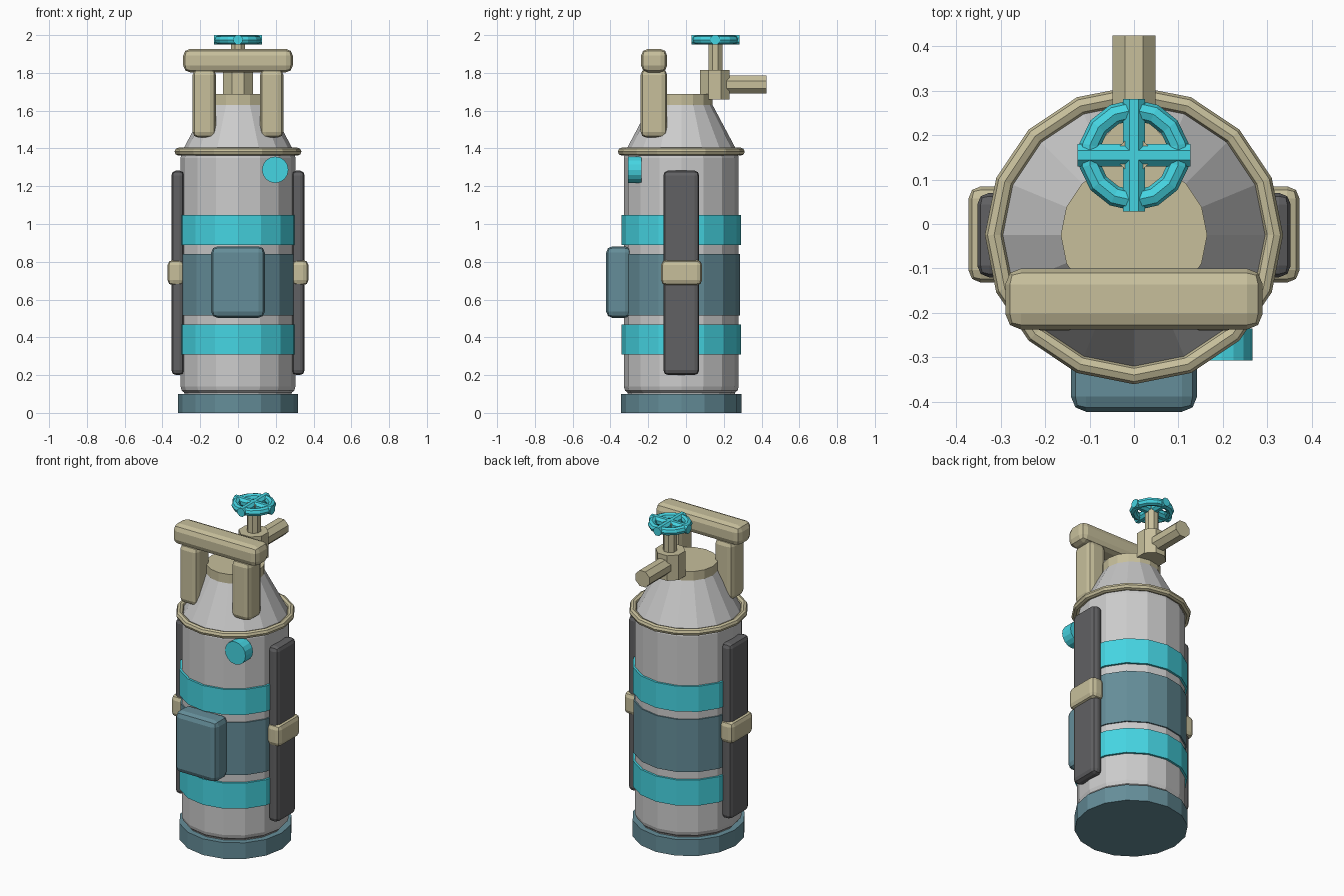
import bpy, bmesh, math
from mathutils import Matrix, Vector

if "Cube" in bpy.data.objects:
    bpy.data.objects.remove(bpy.data.objects["Cube"])

CY = -0.025  # tank axis offset in y


def mat(name, c):
    m = bpy.data.materials.new(name)
    m.diffuse_color = (*c, 1)
    m.use_nodes = True
    m.node_tree.nodes["Principled BSDF"].inputs["Base Color"].default_value = m.diffuse_color
    return m


STEEL = mat("steel", (0.78, 0.78, 0.79))
TEAL = mat("teal", (0.13, 0.27, 0.32))
CYAN = mat("cyan", (0.06, 0.66, 0.76))
BRASS = mat("brass", (0.57, 0.52, 0.33))
RUBBER = mat("rubber", (0.12, 0.12, 0.125))


def finish(name, bm, material):
    bmesh.ops.recalc_face_normals(bm, faces=bm.faces)
    me = bpy.data.meshes.new(name)
    bm.to_mesh(me)
    bm.free()
    me.materials.append(material)
    ob = bpy.data.objects.new(name, me)
    bpy.context.collection.objects.link(ob)
    return ob


def box(name, lo, hi, bevel, material, segments=2):
    lo, hi = Vector(lo), Vector(hi)
    bm = bmesh.new()
    bmesh.ops.create_cube(bm, size=1, matrix=Matrix.Translation((lo + hi) / 2)
                          @ Matrix.Diagonal((*(hi - lo), 1)))
    bmesh.ops.bevel(bm, geom=bm.edges[:], offset=bevel, segments=segments,
                    profile=0.5, affect='EDGES')
    return finish(name, bm, material)


def rod(name, a, b, r, sides, material, spin=0.0):
    a, b = Vector(a), Vector(b)
    d = b - a
    bm = bmesh.new()
    m = (Matrix.Translation((a + b) / 2) @ d.to_track_quat('Z', 'Y').to_matrix().to_4x4()
         @ Matrix.Rotation(spin, 4, 'Z'))
    bmesh.ops.create_cone(bm, cap_ends=True, segments=sides, radius1=r, radius2=r,
                          depth=d.length, matrix=m)
    return finish(name, bm, material)


def lathe(name, profile, sides, material):
    # Revolve an (r, z) profile around the tank axis and cap both ends
    bm = bmesh.new()
    rings = [[bm.verts.new((r * math.cos(math.tau * i / sides),
                            CY + r * math.sin(math.tau * i / sides), z))
              for i in range(sides)] for r, z in profile]
    for p, q in zip(rings, rings[1:]):
        for i in range(sides):
            j = (i + 1) % sides
            bm.faces.new((p[i], p[j], q[j], q[i]))
    bm.faces.new(rings[0])
    bm.faces.new(rings[-1])
    return finish(name, bm, material)


def torus(name, centre, R, r, sides, minor, material, spin=0.0):
    bm = bmesh.new()
    rings = []
    for i in range(sides):
        a = math.tau * i / sides + spin
        rings.append([bm.verts.new((centre[0] + (R + r * math.cos(t)) * math.cos(a),
                                    centre[1] + (R + r * math.cos(t)) * math.sin(a),
                                    centre[2] + r * math.sin(t)))
                      for t in (math.tau * k / minor for k in range(minor))])
    for i in range(sides):
        p, q = rings[i], rings[(i + 1) % sides]
        for k in range(minor):
            n = (k + 1) % minor
            bm.faces.new((p[k], q[k], q[n], p[n]))
    return finish(name, bm, material)


def band(name, r, z0, z1, material, side):
    # Half wrap around front (-1) or back (+1), its ends tucked under the side rails
    pts = [(r * math.cos(math.pi * i / 8), r * math.sin(math.pi * i / 8)) for i in range(9)]
    t = 0.066 / pts[1][1]
    x_end = pts[0][0] + t * (pts[1][0] - pts[0][0])
    pts[0], pts[8] = (x_end, 0.066), (-x_end, 0.066)
    bm = bmesh.new()
    loops = []
    for x, y in pts:
        k = 0.295 / r
        loops.append([bm.verts.new((x * s, CY + side * y * s, z))
                      for s, z in ((1, z0), (1, z1), (k, z1), (k, z0))])
    for p, q in zip(loops, loops[1:]):
        for k in range(4):
            n = (k + 1) % 4
            bm.faces.new((p[k], p[n], q[n], q[k]))
    bm.faces.new(loops[0])
    bm.faces.new(loops[-1])
    return finish(name, bm, material)


# Tank, base, shoulder ring and neck cap
lathe("base", [(0.318, 0), (0.318, 0.1)], 16, TEAL)
lathe("tank_body", [(0.28, 0.09), (0.285, 0.108), (0.298, 0.118), (0.304, 0.14),
                    (0.304, 1.35), (0.296, 1.385), (0.163, 1.635)], 16, STEEL)
torus("shoulder_ring", (0, CY, 1.383), 0.315, 0.021, 16, 8, BRASS)
lathe("neck_cap", [(0.165, 1.63), (0.165, 1.687)], 16, BRASS)

# Wrapped bands, front and back halves
for side, label in ((-1, "front"), (1, "back")):
    band("lower_band_" + label, 0.317, 0.31, 0.468, CYAN, side)
    band("middle_band_" + label, 0.312, 0.515, 0.84, TEAL, side)
    band("upper_band_" + label, 0.317, 0.89, 1.047, CYAN, side)

# Side rails, rail clips and handle posts, mirrored in x
for s, label in ((-1, "left"), (1, "right")):
    def mirrored(name, x0, x1, y0, y1, z0, z1, bevel, material):
        box(name + label, (min(s * x0, s * x1), y0, z0), (max(s * x0, s * x1), y1, z1),
            bevel, material)
    mirrored("side_rail_", 0.285, 0.353, -0.12, 0.07, 0.2, 1.283, 0.026, RUBBER)
    mirrored("rail_clip_", 0.285, 0.373, -0.132, 0.085, 0.675, 0.81, 0.028, BRASS)
    mirrored("handle_post_", 0.117, 0.24, -0.24, -0.1, 1.457, 1.82, 0.03, BRASS)

# Handle bar, front pouch and gauge button
box("handle_bar", (-0.29, -0.238, 1.803), (0.29, -0.1, 1.927), 0.036, BRASS)
box("front_box", (-0.142, -0.423, 0.503), (0.142, -0.29, 0.882), 0.034, TEAL)
rod("gauge_button", (0.197, -0.308, 1.287), (0.197, -0.235, 1.287), 0.07, 16, CYAN)

# Valve body, stem and outlet
e = math.pi / 8
rod("valve_body", (0, 0.152, 1.66), (0, 0.152, 1.815), 0.085, 8, BRASS, e)
rod("valve_stem", (0, 0.155, 1.8), (0, 0.155, 1.99), 0.04, 8, BRASS, e)
rod("valve_outlet", (0, 0.15, 1.738), (0, 0.425, 1.738), 0.052, 8, BRASS, e)

# Hand wheel with crossed spokes
torus("hand_wheel", (0, 0.155, 1.975), 0.102, 0.0235, 14, 8, CYAN, math.pi / 14)
rod("wheel_spoke_x", (-0.127, 0.155, 1.975), (0.127, 0.155, 1.975), 0.027, 8, CYAN, e)
rod("wheel_spoke_y", (0, 0.028, 1.975), (0, 0.282, 1.975), 0.027, 8, CYAN, e)
